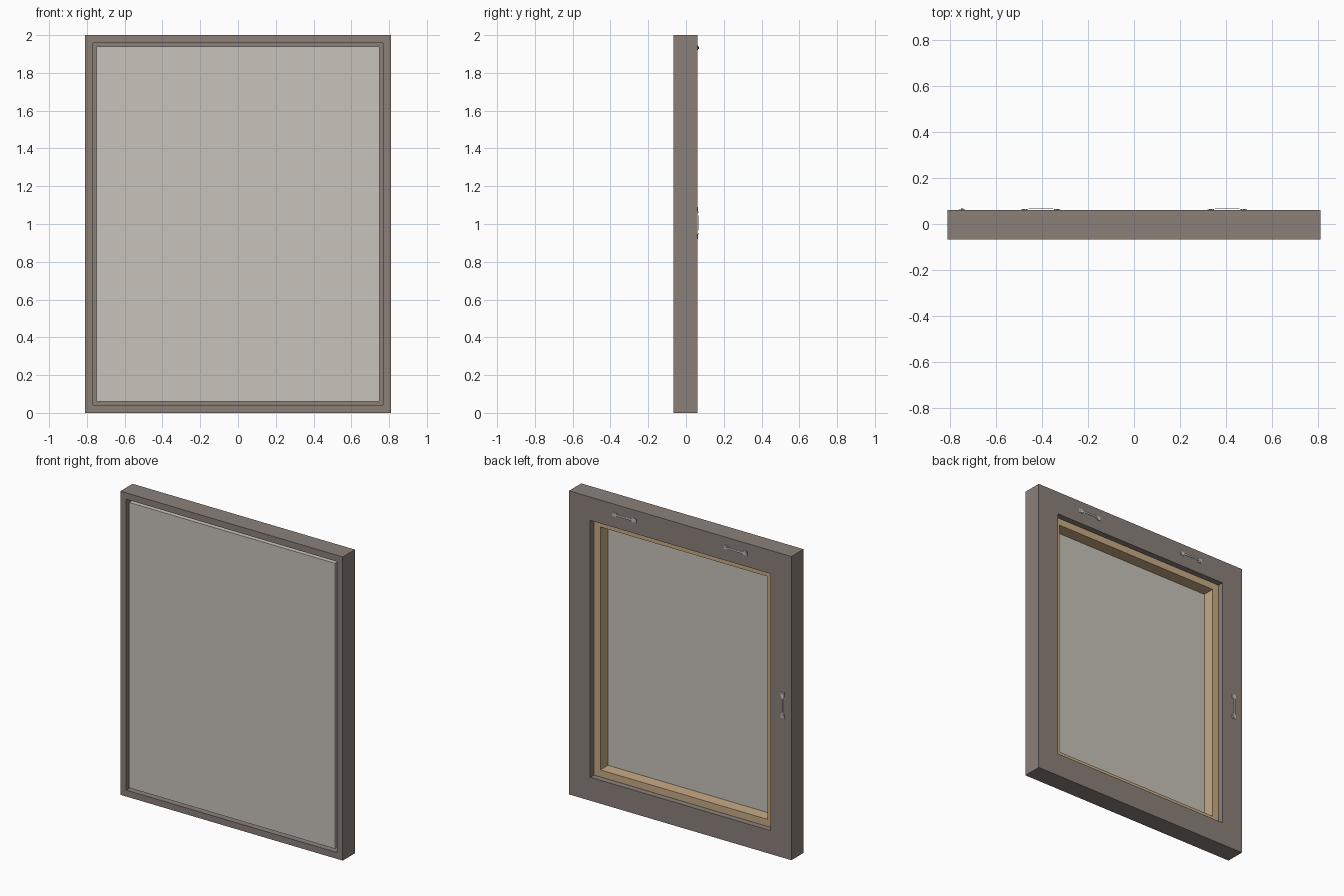
import bpy, bmesh, math
from mathutils import Vector, Matrix

if "Cube" in bpy.data.objects:
    bpy.data.objects.remove(bpy.data.objects["Cube"])

HALF_W, HALF_H = 0.81, 1.0
FRONT, BACK = -0.067, 0.06
LEDGE = 0.021          # front face of the frame's back ledge


def srgb(c):
    c /= 255
    return c / 12.92 if c <= 0.04045 else ((c + 0.055) / 1.055) ** 2.4


def material(name, r, g, b):
    m = bpy.data.materials.new(name)
    m.diffuse_color = (srgb(r), srgb(g), srgb(b), 1)
    m.use_nodes = True
    m.node_tree.nodes["Principled BSDF"].inputs["Base Color"].default_value = m.diffuse_color
    return m


FRAME = material("taupe_frame", 139, 128, 121)
CANVAS = material("canvas_cream", 200, 196, 187)
WOOD = material("pale_wood", 200, 170, 133)
METAL = material("hanger_metal", 192, 190, 186)


def finish(bm, name, mat):
    bmesh.ops.recalc_face_normals(bm, faces=bm.faces)
    me = bpy.data.meshes.new(name)
    bm.to_mesh(me)
    bm.free()
    me.materials.append(mat)
    ob = bpy.data.objects.new(name, me)
    bpy.context.collection.objects.link(ob)
    return ob


def sweep(name, profile, mat):
    """Run an (inset, y) profile round the rectangle with mitred corners."""
    bm = bmesh.new()
    loops = []
    for sx, sz in ((-1, -1), (1, -1), (1, 1), (-1, 1)):
        loops.append([bm.verts.new((sx * (HALF_W - i), y, 1 + sz * (HALF_H - i)))
                      for i, y in profile])
    n = len(profile)
    for a in range(4):
        p, q = loops[a], loops[(a + 1) % 4]
        for k in range(n):
            m = (k + 1) % n
            bm.faces.new((p[k], p[m], q[m], q[k]))
    return finish(bm, name, mat)


def box(bm, size, loc):
    m = Matrix.Translation(loc) @ Matrix.Diagonal((*size, 1))
    bmesh.ops.create_cube(bm, size=1, matrix=m)


# floater frame: L-shaped section, thin front lip and wide back ledge
sweep("floater_frame", [(0, FRONT), (0.042, FRONT), (0.042, LEDGE),
                        (0.154, LEDGE), (0.154, BACK), (0, BACK)], FRAME)

# canvas wrapped round the stretcher, then the sheet itself
sweep("canvas_wrap", [(0.06, -0.062), (0.063, -0.062), (0.063, LEDGE),
                      (0.06, LEDGE)], CANVAS)
bm = bmesh.new()
box(bm, (2 * (HALF_W - 0.0605), 0.003, 2 * (HALF_H - 0.0605)), (0, -0.0605, 1))
finish(bm, "canvas_sheet", CANVAS)

# wooden stretcher bars behind the canvas
sweep("stretcher_bars", [(0.063, -0.059), (0.2, -0.059), (0.2, LEDGE),
                         (0.063, LEDGE)], WOOD)


# hanger: two end plates with screws and a thin bowed strap between them
def hanger(name, x, z, vertical):
    bm = bmesh.new()
    for s in (-1, 1):
        box(bm, (0.028, 0.003, 0.026), (s * 0.071, 0.0015, 0))
        screw = (Matrix.Translation((s * 0.073, 0.0035, 0))
                 @ Matrix.Rotation(math.pi / 2, 4, 'X'))
        bmesh.ops.create_cone(bm, cap_ends=True, segments=10, radius1=0.006,
                              radius2=0.006, depth=0.002, matrix=screw)
    path = [(-0.066, 0.002), (-0.056, 0.0045), (-0.04, 0.006),
            (0.04, 0.006), (0.056, 0.0045), (0.066, 0.002)]
    rows = [[bm.verts.new((px, py + dy, dz))
             for dy, dz in ((0, -0.006), (0.0015, -0.006), (0.0015, 0.006), (0, 0.006))]
            for px, py in path]
    for a, b in zip(rows, rows[1:]):
        for k in range(4):
            m = (k + 1) % 4
            bm.faces.new((a[k], a[m], b[m], b[k]))
    bm.faces.new(rows[0])
    bm.faces.new(rows[-1])
    if vertical:
        bmesh.ops.rotate(bm, verts=bm.verts, cent=(0, 0, 0),
                         matrix=Matrix.Rotation(math.pi / 2, 3, 'Y'))
    bmesh.ops.translate(bm, verts=bm.verts, vec=Vector((x, BACK, z)))
    finish(bm, name, METAL)


hanger("top_hanger_left", -0.405, 1.933, False)
hanger("top_hanger_right", 0.405, 1.933, False)
hanger("side_hanger", -0.746, 1.005, True)
